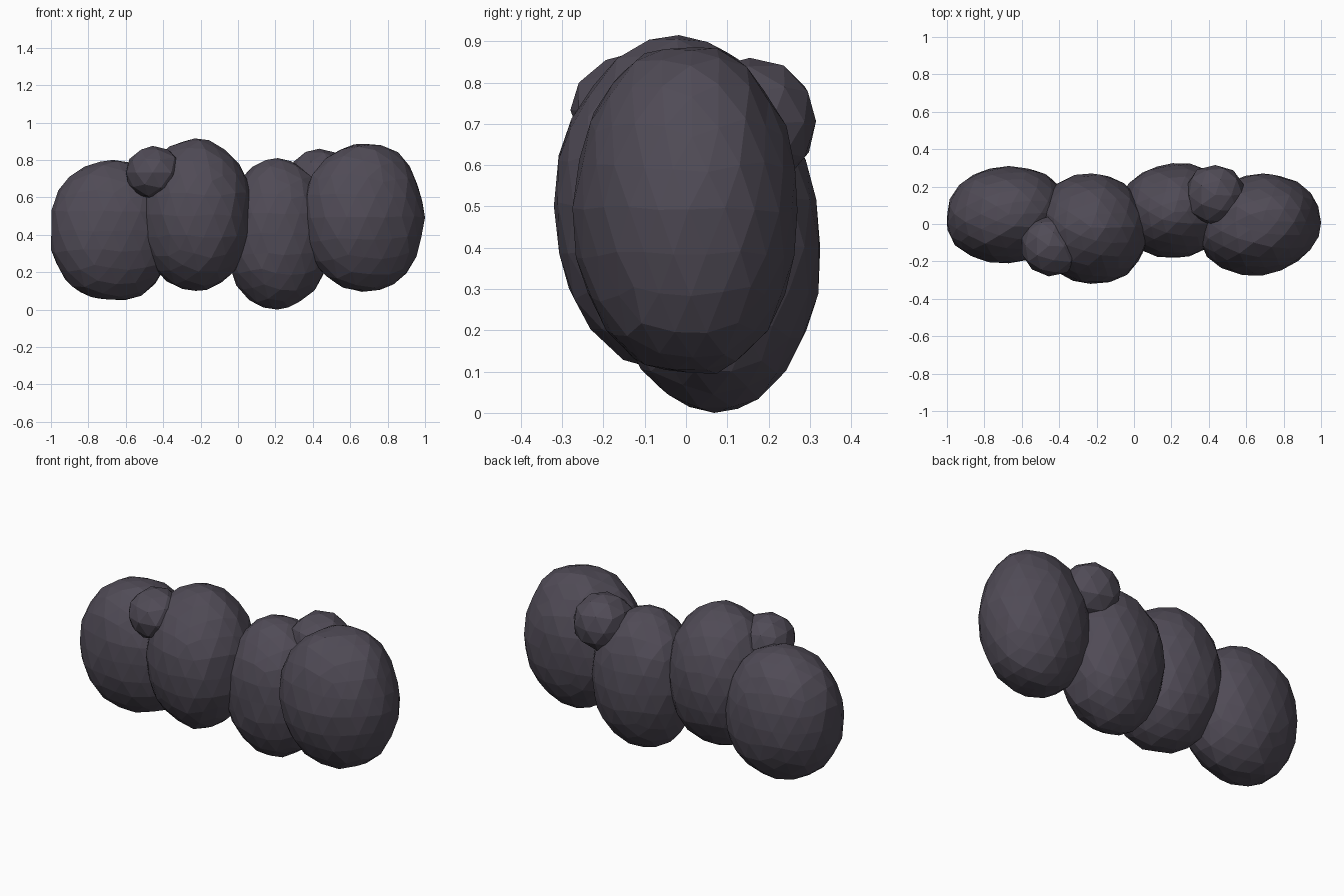
import bpy
from mathutils import Vector, noise

default = bpy.data.objects.get("Cube")
if default:
    bpy.data.objects.remove(default, do_unlink=True)

# Single dusky colour
mat = bpy.data.materials.new("dark purple grey")
mat.use_nodes = True
colour = (0.08, 0.07, 0.093, 1)
mat.diffuse_color = colour
mat.node_tree.nodes["Principled BSDF"].inputs["Base Color"].default_value = colour


def lobe(name, low, high, detail, bulge=(0, 0, 0), power=2.0, rough=0.04):
    """Uneven faceted ball that fills the box from low to high."""
    bpy.ops.mesh.primitive_ico_sphere_add(subdivisions=detail, radius=1)
    ob = bpy.context.object
    ob.name = name
    low, high, bulge = Vector(low), Vector(high), Vector(bulge)
    verts = ob.data.vertices
    seed = low * 10
    for v in verts:
        n = v.co.normalized()
        # Round to slightly boxy ball, swollen toward the bulge, with small dents
        boxy = sum(abs(c) ** power for c in n) ** (-1 / power)
        swell = 1 + max(0, n.dot(bulge)) ** 2
        v.co = n * boxy * swell + rough * noise.noise_vector(n * 2.5 + seed)
    # Fit the shape to its box
    small = [min(v.co[i] for v in verts) for i in range(3)]
    large = [max(v.co[i] for v in verts) for i in range(3)]
    for v in verts:
        for i in range(3):
            t = (v.co[i] - small[i]) / (large[i] - small[i])
            v.co[i] = low[i] + t * (high[i] - low[i])
    ob.data.materials.append(mat)
    bpy.ops.object.shade_flat()
    return ob


# Four large lobes in a row
lobe("right_outer_lobe", (-1, -0.21, 0.05), (-0.35, 0.31, 0.80), 3, (-0.2, -0.2, 0), 2.2)
lobe("right_inner_lobe", (-0.53, -0.32, 0.10), (0.08, 0.27, 0.915), 3, (0.15, -0.15, 0))
lobe("left_inner_lobe", (-0.08, -0.18, 0.0), (0.5, 0.325, 0.81), 3, (0.2, 0.2, 0), 2.1)
lobe("left_outer_lobe", (0.35, -0.275, 0.095), (1, 0.27, 0.885), 3, (-0.3, -0.3, 0), 2.1)

# Two small lobes nestled on top
lobe("front_small_lobe", (-0.6, -0.28, 0.59), (-0.3, 0.04, 0.875), 2, (0.25, -0.25, 0))
lobe("back_small_lobe", (0.28, -0.01, 0.55), (0.59, 0.315, 0.86), 2, power=2.2)
